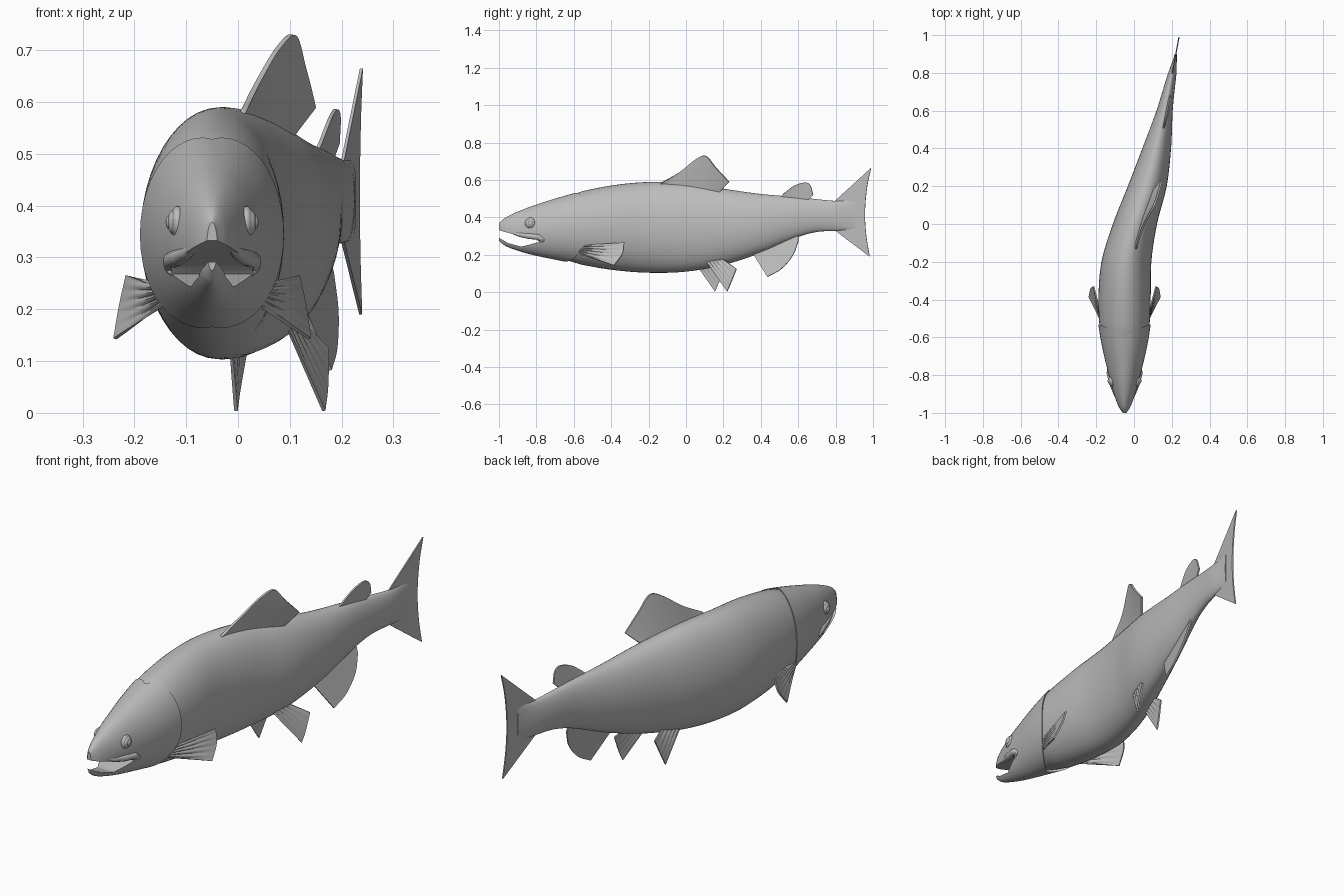
import bpy, bmesh, math
from mathutils import Vector, Matrix

cube = bpy.data.objects.get("Cube")
if cube:
    bpy.data.objects.remove(cube, do_unlink=True)

grey = bpy.data.materials.new("plain_grey")
grey.use_nodes = True
grey.diffuse_color = (0.5, 0.5, 0.5, 1)
grey.node_tree.nodes["Principled BSDF"].inputs["Base Color"].default_value = (0.5, 0.5, 0.5, 1)

# Body stations: y, spine x, half width, top z, bottom z
STATIONS = [
    (-1.0, -.05, .01, .368, .275), (-.97, -.05, .03, .395, .25),
    (-.9, -.05, .056, .43, .222), (-.8, -.05, .084, .468, .195),
    (-.6, -.05, .126, .528, .155), (-.4, -.05, .138, .57, .12),
    (-.2, -.04, .132, .589, .104), (0, .005, .117, .584, .11),
    (.2, .07, .103, .553, .145), (.4, .12, .076, .525, .21),
    (.6, .162, .043, .508, .295), (.7, .182, .032, .497, .322),
    (.8, .203, .022, .488, .328), (.9, .222, .006, .49, .335),
    (1.0, .24, .003, .48, .34),
]
SIDES = 48


def spline(rows, t):
    """Smooth interpolation of rows whose first value is the parameter."""
    last = len(rows) - 1
    i = 0
    while i < last - 1 and t > rows[i + 1][0]:
        i += 1
    a, b = rows[i], rows[i + 1]
    before, after = rows[max(i - 1, 0)], rows[min(i + 2, last)]
    h = b[0] - a[0]
    s = (t - a[0]) / h
    out = []
    for k in range(1, len(a)):
        m0 = (b[k] - before[k]) / (b[0] - before[0]) * h
        m1 = (after[k] - a[k]) / (after[0] - a[0]) * h
        out.append((2*s**3 - 3*s**2 + 1) * a[k] + (s**3 - 2*s**2 + s) * m0
                   + (3*s**2 - 2*s**3) * b[k] + (s**3 - s**2) * m1)
    return out


def spine_x(y):
    return spline(STATIONS, y)[0]


def skin(y, angle, scale=1.0):
    """Point on the oval cross-section at y."""
    cx, half, top, bottom = spline(STATIONS, y)
    return Vector((cx + half * scale * math.cos(angle), y,
                   (top + bottom) / 2 + (top - bottom) / 2 * scale * math.sin(angle)))


def finish(name, bm):
    bmesh.ops.recalc_face_normals(bm, faces=bm.faces)
    mesh = bpy.data.meshes.new(name)
    bm.to_mesh(mesh)
    bm.free()
    mesh.materials.append(grey)
    obj = bpy.data.objects.new(name, mesh)
    bpy.context.collection.objects.link(obj)
    return obj


def activate(obj):
    bpy.ops.object.select_all(action='DESELECT')
    obj.select_set(True)
    bpy.context.view_layer.objects.active = obj


def smooth(obj, degrees=40):
    activate(obj)
    bpy.ops.object.shade_smooth_by_angle(angle=math.radians(degrees))


def loft(name, rings):
    """Closed solid through a list of rings of points."""
    bm = bmesh.new()
    loops = [[bm.verts.new(p) for p in ring] for ring in rings]
    for a, b in zip(loops, loops[1:]):
        for i in range(SIDES):
            j = (i + 1) % SIDES
            bm.faces.new((a[i], a[j], b[j], b[i]))
    bm.faces.new(loops[0])
    bm.faces.new(loops[-1])
    return finish(name, bm)


ANGLES = [2 * math.pi * i / SIDES for i in range(SIDES)]

# Trunk, starting inside the gill covers
rings = []
for k in range(61):
    y = -.72 + 1.62 * k / 60
    rings.append([skin(y, a, .9 + .1 * min(1, (y + .72) / .16)) for a in ANGLES])
smooth(loft("trunk", rings))


# Head with flared gill covers, their rear edge curving back at the sides
def gill_edge(a):
    return -.6 + .07 * abs(math.cos(a)) ** .8 - .06 * max(0, -math.sin(a)) ** 2


rings = []
for k in range(37):
    s = (k / 36) ** 1.3
    rings.append([skin(-1 + s * (gill_edge(a) + 1), a,
                       1.003 + .04 * s ** 6 * abs(math.cos(a))) for a in ANGLES])
rings.append([skin(gill_edge(a) - .004, a, .95) for a in ANGLES])
rings.append([skin(-.7, a, .8) for a in ANGLES])
head = loft("head", rings)

# Mouth opening cut as a wedge
MOUTH = [(-1.05, .35), (-.97, .322), (-.88, .3), (-.8, .283),
         (-.785, .268), (-.88, .243), (-.95, .262), (-1.05, .32)]
bm = bmesh.new()
wedge = bm.faces.new([bm.verts.new((-.3, y, z)) for y, z in MOUTH])
moved = bmesh.ops.extrude_face_region(bm, geom=[wedge])["geom"]
bmesh.ops.translate(bm, vec=(.5, 0, 0), verts=[v for v in moved if isinstance(v, bmesh.types.BMVert)])
cutter = finish("mouth_cutter", bm)
cutter.hide_render = True
cut = head.modifiers.new("mouth", 'BOOLEAN')
cut.operation = 'DIFFERENCE'
cut.solver = 'EXACT'
cut.object = cutter
activate(head)
bpy.ops.object.modifier_apply(modifier=cut.name)
bpy.data.objects.remove(cutter, do_unlink=True)
smooth(head, 35)


def fin(name, root, edge, side=1, shift=0, rays=0, thick=.007):
    """Fin lofted from root line to outer edge; points are (lean from spine, y, z)."""
    def line(points, t):
        rows = [(i / (len(points) - 1), *p) for i, p in enumerate(points)]
        lean, y, z = spline(rows, t)
        y += shift
        return Vector((spine_x(y) + lean * side, y, z))
    across, along = 40, 10
    bm = bmesh.new()
    grid = []
    for i in range(across + 1):
        v = i / across
        a, b = line(root, v), line(edge, v)
        ripple = Vector((rays * math.sin(v * math.tau * 5), 0, 0))
        grid.append([bm.verts.new(a.lerp(b, j / along) + ripple * (1 - j / along))
                     for j in range(along + 1)])
    for p, q in zip(grid, grid[1:]):
        for j in range(along):
            bm.faces.new((p[j], p[j + 1], q[j + 1], q[j]))
    obj = finish(name, bm)
    mod = obj.modifiers.new("thickness", 'SOLIDIFY')
    mod.thickness = thick
    mod.offset = 0
    activate(obj)
    bpy.ops.object.modifier_apply(modifier=mod.name)
    smooth(obj)


# Fins along the middle
fin("dorsal_fin", [(.03, -.14, .568), (.035, .02, .56), (.04, .18, .535)],
    [(.04, -.13, .585), (.045, -.03, .645), (.06, .05, .708), (.07, .105, .728),
     (.07, .16, .665), (.068, .23, .59)], thick=.01)
fin("adipose_fin", [(.01, .5, .505), (.01, .58, .495), (.01, .65, .49)],
    [(.015, .52, .525), (.02, .575, .567), (.02, .635, .586), (.02, .665, .57), (.015, .68, .52)])
fin("anal_fin", [(.01, .35, .22), (.01, .47, .26), (.01, .6, .31)],
    [(.05, .435, .082), (.045, .51, .125), (.035, .57, .195), (.02, .6, .27)])
fin("tail_fin", [(0, .79, .482), (0, .8, .41), (0, .79, .335)],
    [(0, .99, .665), (0, .968, .56), (0, .957, .43), (0, .963, .31), (0, .982, .19)], thick=.006)

# Paired fins
for label, side, pelvic_side, pelvic_shift in (("left", 1, 1.2, .065), ("right", -1, -.8, 0)):
    fin(label + "_pectoral_fin", [(.095, -.6, .245), (.095, -.59, .23), (.09, -.58, .21)],
        [(.165, -.33, .265), (.178, -.34, .205), (.188, -.385, .143)], side=side, rays=.004)
    fin(label + "_pelvic_fin", [(.045, .045, .165), (.045, .09, .17), (.045, .135, .175)],
        [(.075, .155, .004), (.075, .175, .05), (.07, .205, .125)], side=pelvic_side,
        shift=pelvic_shift, rays=.002)

    # Eye: ball with a raised rim and a pupil
    for part, radius, out in (("eye_rim", .031, .066), ("eyeball", .024, .074), ("pupil", .013, .083)):
        bm = bmesh.new()
        place = Matrix.Translation((-.05 + side * out, -.83, .368))
        flat = Matrix.Diagonal((.5, 1, 1, 1))
        bmesh.ops.create_uvsphere(bm, u_segments=24, v_segments=12, radius=radius, matrix=place @ flat)
        smooth(finish(label + "_" + part, bm))

    # Upper jaw plate beside the mouth corner
    curve = bpy.data.curves.new(label + "_jaw_plate", 'CURVE')
    curve.dimensions = '3D'
    curve.bevel_depth = .016
    curve.bevel_resolution = 3
    curve.use_fill_caps = True
    path = curve.splines.new('NURBS')
    path.use_endpoint_u = True
    points = [(.03, -.95, .325, .3), (.05, -.89, .308, .8), (.066, -.84, .3, 1),
              (.079, -.79, .295, 1), (.08, -.765, .28, .8), (.076, -.785, .268, .3)]
    path.points.add(len(points) - 1)
    for point, (lean, y, z, r) in zip(path.points, points):
        point.co = (-.05 + side * lean, y, z, 1)
        point.radius = r
    plate = bpy.data.objects.new(label + "_jaw_plate", curve)
    bpy.context.collection.objects.link(plate)
    curve.materials.append(grey)
    activate(plate)
    bpy.ops.object.convert(target='MESH')
    smooth(plate)
